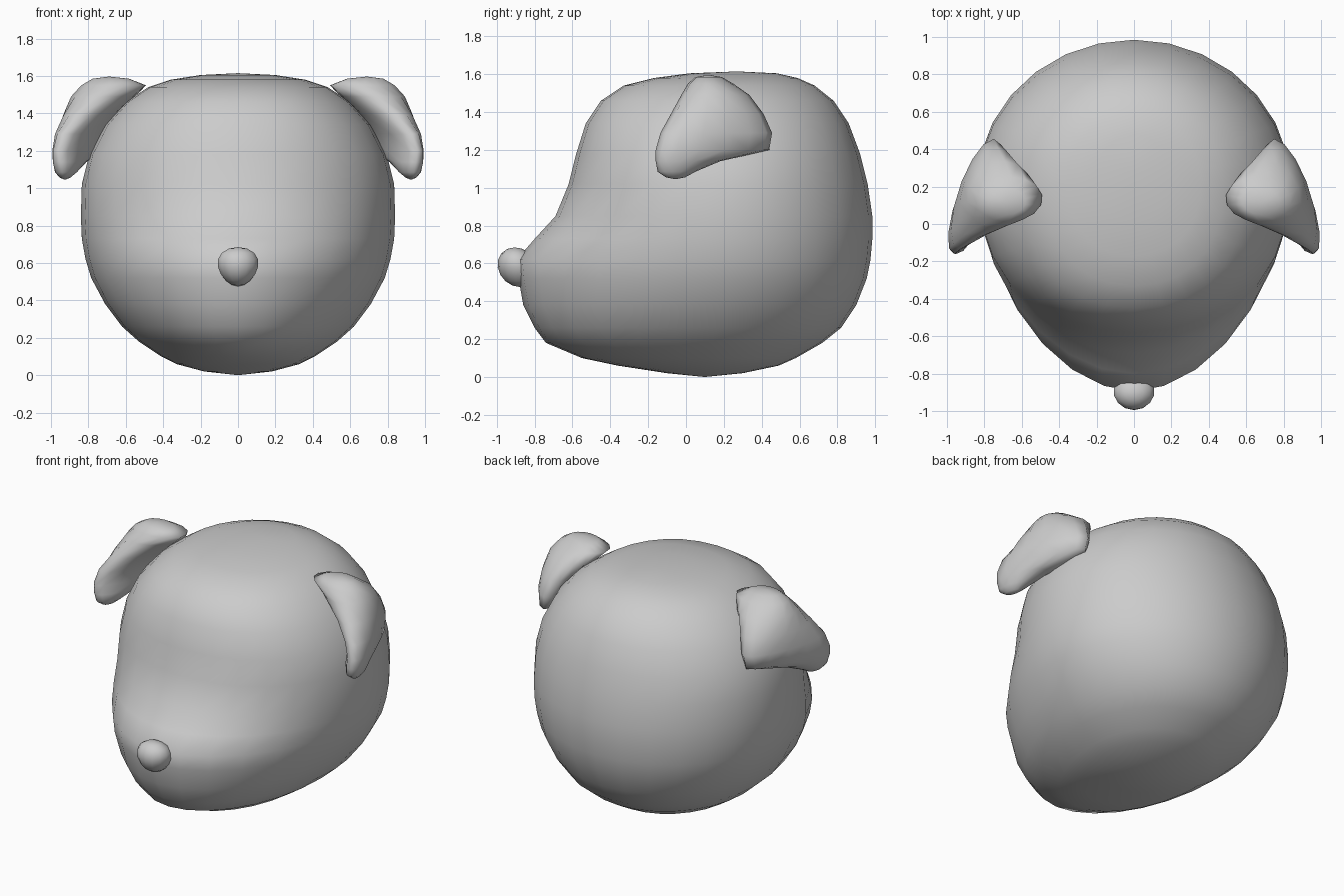
import bpy, bmesh, math


def finish(name, bm):
    bmesh.ops.recalc_face_normals(bm, faces=bm.faces)
    for f in bm.faces:
        f.smooth = True
    mesh = bpy.data.meshes.new(name)
    bm.to_mesh(mesh)
    bm.free()
    obj = bpy.data.objects.new(name, mesh)
    bpy.context.collection.objects.link(obj)
    return obj


def loft(name, rings, bottom, top):
    """Skin a stack of closed rings and close both ends to a pole."""
    bm = bmesh.new()
    vs = [[bm.verts.new(p) for p in ring] for ring in rings]
    n = len(vs[0])
    for a, b in zip(vs, vs[1:]):
        for i in range(n):
            j = (i + 1) % n
            bm.faces.new((a[i], a[j], b[j], b[i]))
    for pole, ring in ((bottom, vs[0]), (top, vs[-1])):
        p = bm.verts.new(pole)
        for i in range(n):
            bm.faces.new((p, ring[i], ring[(i + 1) % n]))
    return finish(name, bm)


def head_ring(z, front, back, w, yc, e, n=28):
    """Half ellipse at the back, softer superellipse toward the muzzle."""
    pts = []
    for i in range(n):
        t = 2 * math.pi * i / n
        c, s = math.cos(t), math.sin(t)
        k = 2 / e if s < 0 else 1.0
        x = w * math.copysign(abs(c) ** k, c)
        y = yc + (back - yc) * s if s >= 0 else yc - (yc - front) * abs(s) ** k
        pts.append((x, y, z))
    return pts


# head: height, front y, back y, half width, widest y, front roundness
HEAD = [
    (0.02, -0.10, 0.30, 0.18, 0.10, 2.0),
    (0.06, -0.36, 0.49, 0.33, 0.11, 2.0),
    (0.10, -0.55, 0.58, 0.41, 0.12, 2.0),
    (0.18, -0.74, 0.72, 0.53, 0.14, 2.0),
    (0.26, -0.80, 0.82, 0.62, 0.16, 2.0),
    (0.38, -0.86, 0.90, 0.71, 0.18, 1.95),
    (0.52, -0.885, 0.955, 0.785, 0.2, 1.9),
    (0.62, -0.895, 0.975, 0.815, 0.2, 1.85),
    (0.73, -0.80, 0.985, 0.835, 0.2, 1.9),
    (0.85, -0.69, 0.985, 0.84, 0.2, 2.0),
    (1.02, -0.62, 0.96, 0.835, 0.2, 2.1),
    (1.18, -0.58, 0.92, 0.795, 0.2, 2.15),
    (1.34, -0.53, 0.86, 0.71, 0.2, 2.2),
    (1.46, -0.45, 0.78, 0.60, 0.2, 2.2),
    (1.54, -0.33, 0.68, 0.48, 0.2, 2.2),
    (1.58, -0.17, 0.59, 0.36, 0.22, 2.2),
    (1.605, 0.02, 0.48, 0.2, 0.25, 2.0),
]
loft("head", [head_ring(*r) for r in HEAD], (0, 0.1, 0.0), (0, 0.27, 1.615))

# floppy ears: height, centre x/y, width vector x/y, half thickness
EAR = [
    (1.055, 0.925, -0.055, -0.01, 0.05, 0.025),
    (1.085, 0.92, -0.05, -0.02, 0.10, 0.055),
    (1.14, 0.90, 0.01, -0.05, 0.17, 0.075),
    (1.20, 0.86, 0.14, -0.10, 0.30, 0.09),
    (1.29, 0.84, 0.16, -0.09, 0.295, 0.105),
    (1.39, 0.79, 0.165, -0.06, 0.245, 0.135),
    (1.49, 0.72, 0.155, -0.03, 0.18, 0.17),
    (1.55, 0.665, 0.13, -0.01, 0.12, 0.175),
    (1.585, 0.68, 0.12, 0.0, 0.07, 0.10),
]


def ear_ring(z, cx, cy, wx, wy, t, n=14):
    return [(cx + wx * math.cos(a) + t * math.sin(a), cy + wy * math.cos(a), z)
            for a in (2 * math.pi * i / n for i in range(n))]


ears = loft("ears", [ear_ring(*r) for r in EAR], (0.925, -0.055, 1.045), (0.69, 0.12, 1.597))
ears.modifiers.new("Mirror", 'MIRROR')

# nose: rounded button, wider at the top and leaning forward
bm = bmesh.new()
bmesh.ops.create_uvsphere(bm, u_segments=14, v_segments=8, radius=1)
for v in bm.verts:
    x, y, z = v.co
    v.co = (0.11 * x * (1 + 0.2 * z), -0.89 + 0.105 * y - 0.015 * z, 0.58 + 0.105 * z)
finish("nose", bm)
